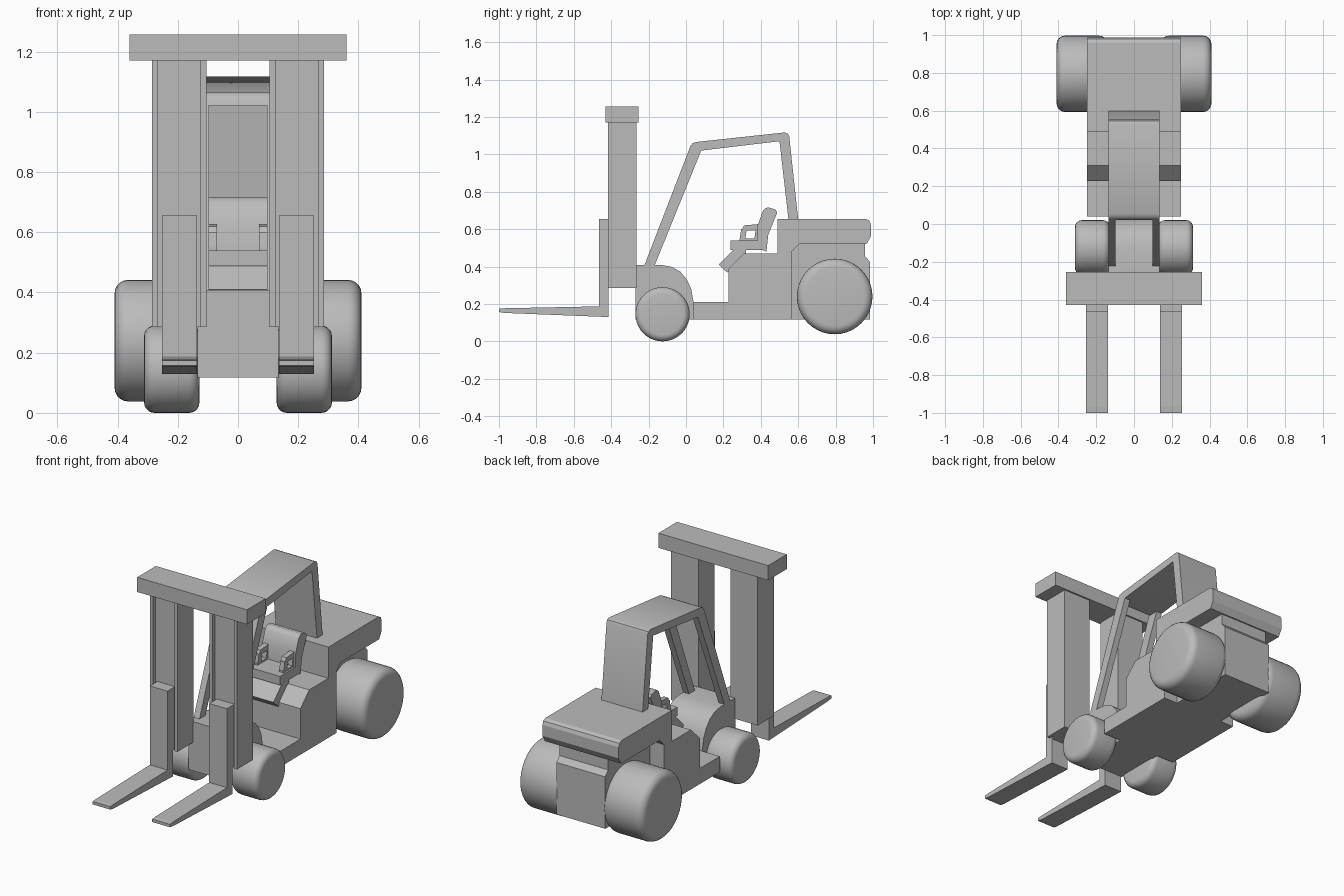
import bpy, bmesh, math

if "Cube" in bpy.data.objects:
    bpy.data.objects.remove(bpy.data.objects["Cube"])

grey = bpy.data.materials.new("plain grey")
grey.diffuse_color = (0.5, 0.5, 0.5, 1)
grey.use_nodes = True
grey.node_tree.nodes["Principled BSDF"].inputs["Base Color"].default_value = grey.diffuse_color


def finish(name, bm, smooth=False):
    bmesh.ops.recalc_face_normals(bm, faces=bm.faces)
    mesh = bpy.data.meshes.new(name)
    bm.to_mesh(mesh)
    bm.free()
    mesh.materials.append(grey)
    ob = bpy.data.objects.new(name, mesh)
    bpy.context.collection.objects.link(ob)
    if smooth:
        bpy.ops.object.select_all(action='DESELECT')
        ob.select_set(True)
        bpy.context.view_layer.objects.active = ob
        bpy.ops.object.shade_smooth_by_angle(angle=math.radians(35))
    return ob


def prism(name, a, b, pts, axis='x', smooth=False):
    """Extrude a closed profile: (y, z) along x, or (x, y) along z."""
    bm = bmesh.new()
    rings = []
    for d in (a, b):
        rings.append([bm.verts.new((d, p, q) if axis == 'x' else (p, q, d))
                      for p, q in pts])
    n = len(pts)
    bm.faces.new(rings[0])
    bm.faces.new(rings[1])
    for i in range(n):
        j = (i + 1) % n
        bm.faces.new((rings[0][i], rings[0][j], rings[1][j], rings[1][i]))
    return finish(name, bm, smooth)


def box(name, x, y, z):
    return prism(name, x[0], x[1],
                 [(y[0], z[0]), (y[1], z[0]), (y[1], z[1]), (y[0], z[1])])


def wheel(name, x0, x1, y, z, r, bevel, steps=5, sides=40):
    """Lathe a rounded drum around the x direction."""
    arc = [i * math.pi / 2 / steps for i in range(steps + 1)]
    prof = [(x0 + bevel * (1 - math.cos(t)), r - bevel * (1 - math.sin(t))) for t in arc]
    prof += [(x1 - bevel * (1 - math.cos(t)), r - bevel * (1 - math.sin(t)))
             for t in reversed(arc)]
    bm = bmesh.new()
    rings = []
    for px, pr in prof:
        rings.append([bm.verts.new((px, y + pr * math.cos(k * math.tau / sides),
                                    z + pr * math.sin(k * math.tau / sides)))
                      for k in range(sides)])
    for u, v in zip(rings, rings[1:]):
        for k in range(sides):
            m = (k + 1) % sides
            bm.faces.new((u[k], u[m], v[m], v[k]))
    bm.faces.new(rings[0])
    bm.faces.new(rings[-1])
    finish(name, bm, True)


# Wide body with hood overhanging the rear wheel wells
prism("body", -0.25, 0.25, [
    (0.04, 0.117), (0.565, 0.117), (0.565, 0.48), (0.605, 0.52), (0.965, 0.52),
    (0.988, 0.56), (0.988, 0.625), (0.98, 0.645), (0.96, 0.655), (0.49, 0.655),
    (0.49, 0.47), (0.31, 0.47), (0.228, 0.39), (0.228, 0.21), (0.04, 0.21)])
# Narrow core between the rear wheels
prism("rear_core", -0.16, 0.16, [
    (0.56, 0.117), (0.985, 0.117), (0.985, 0.425), (0.957, 0.455),
    (0.957, 0.525), (0.56, 0.525)])
# Narrow front cowl with rounded back
prism("front_cowl", -0.135, 0.135, [
    (-0.27, 0.117), (0.045, 0.117), (0.04, 0.21), (0.028, 0.28), (0.005, 0.33),
    (-0.03, 0.372), (-0.075, 0.398), (-0.13, 0.408), (-0.27, 0.408)], smooth=True)

# Cab: solid rear panel and roof in one bent sheet
prism("roof_and_rear_panel", -0.135, 0.135, [
    (0.6, 0.65), (0.552, 1.095), (0.545, 1.11), (0.528, 1.117), (0.055, 1.066),
    (0.036, 1.06), (0.024, 1.045), (0.02, 1.02), (0.08, 1.02), (0.5, 1.07),
    (0.548, 0.65)], smooth=True)

# Seat parts
prism("seat_apron", -0.11, 0.11, [
    (0.175, 0.41), (0.22, 0.368), (0.32, 0.47), (0.32, 0.49), (0.255, 0.49)])
box("seat_cushion", (-0.11, 0.11), (0.237, 0.43), (0.488, 0.54))
prism("seat_back", -0.11, 0.11, [
    (0.38, 0.5), (0.43, 0.48), (0.44, 0.57), (0.488, 0.69), (0.478, 0.705),
    (0.44, 0.716), (0.425, 0.712), (0.41, 0.695), (0.383, 0.62)], smooth=True)

for side, s in (("left", -1), ("right", 1)):
    # Wheels
    a, b = sorted((s * 0.14, s * 0.41))
    wheel(side + "_rear_wheel", a, b, 0.795, 0.24, 0.202, 0.045)
    a, b = sorted((s * 0.128, s * 0.312))
    wheel(side + "_front_wheel", a, b, -0.125, 0.145, 0.145, 0.035)
    # Leaning front pillar
    prism(side + "_front_pillar", s * 0.097, s * 0.135, [
        (-0.225, 0.4), (-0.17, 0.4), (0.082, 1.022), (0.024, 1.045)])
    # Armrest: post, top bar and front grip
    x0, x1 = s * 0.07, s * 0.1
    prism(side + "_armrest_top", x0, x1, [
        (0.295, 0.59), (0.31, 0.62), (0.39, 0.627), (0.39, 0.595), (0.32, 0.592)])
    prism(side + "_armrest_front", x0, x1, [
        (0.285, 0.535), (0.315, 0.535), (0.325, 0.6), (0.295, 0.6)])
    prism(side + "_armrest_base", x0, x1, [
        (0.285, 0.53), (0.4, 0.53), (0.4, 0.55), (0.285, 0.55)])
    prism(side + "_armrest_back", x0, x1, [
        (0.365, 0.54), (0.4, 0.54), (0.4, 0.62), (0.375, 0.62)])
    # Mast rail with a shallow groove in front
    prism(side + "_mast_rail", 0.285, 1.17, [
        (s * 0.105, -0.265), (s * 0.285, -0.265), (s * 0.285, -0.418),
        (s * 0.265, -0.418), (s * 0.265, -0.395), (s * 0.125, -0.395),
        (s * 0.125, -0.418), (s * 0.105, -0.418)], axis='z')
    # L-shaped lifting fork, running in the groove
    prism(side + "_fork", s * 0.137, s * 0.253, [
        (-1.0, 0.157), (-0.97, 0.152), (-0.415, 0.13), (-0.415, 0.285),
        (-0.395, 0.285), (-0.395, 0.655), (-0.465, 0.655), (-0.465, 0.187),
        (-0.97, 0.177), (-1.0, 0.174)])

# Bar across the top of the mast
box("mast_top_bar", (-0.36, 0.36), (-0.43, -0.255), (1.17, 1.257))
